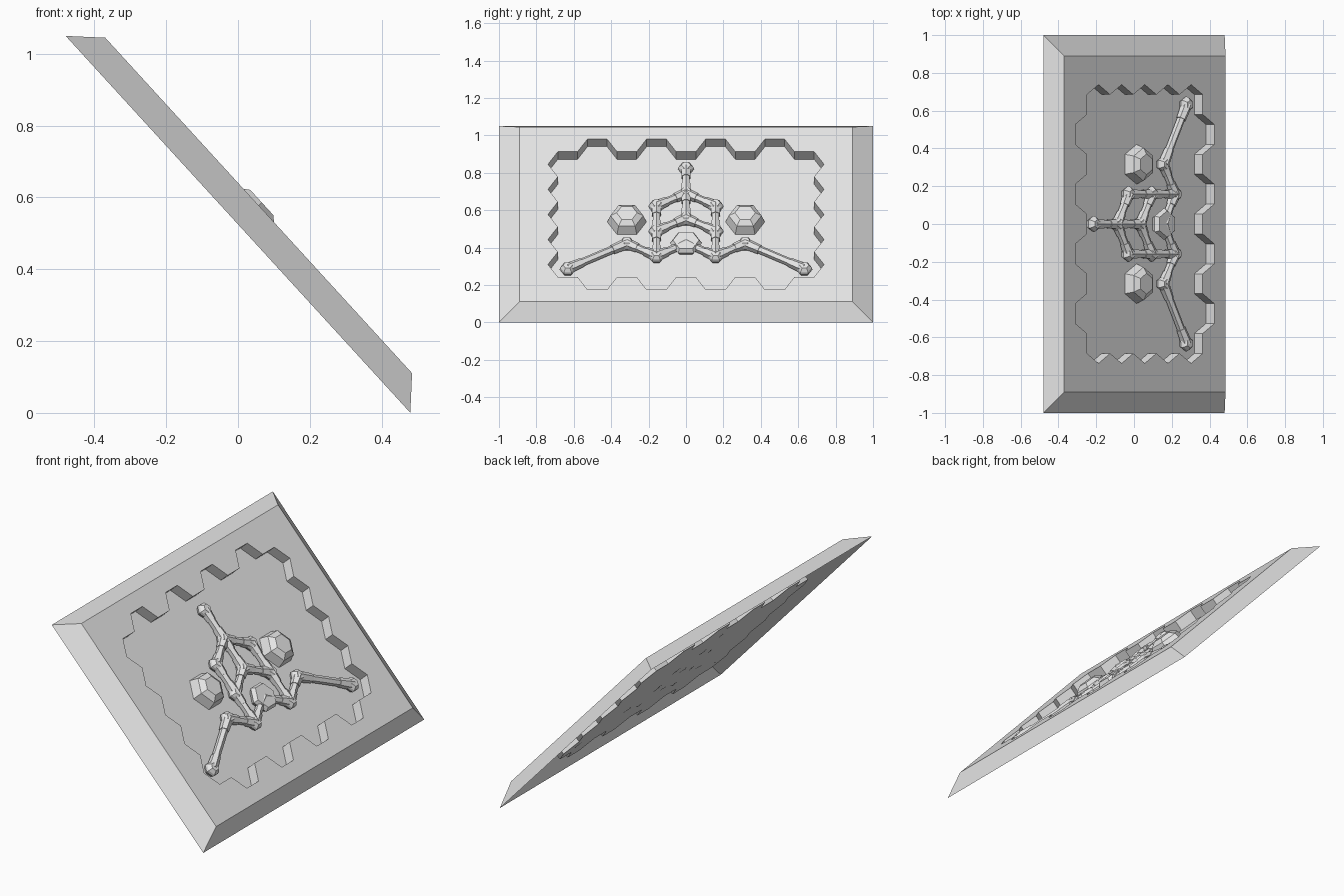
import bpy, bmesh
from math import pi
from mathutils import Matrix, Vector

cube = bpy.data.objects.get("Cube")
if cube:
    bpy.data.objects.remove(cube)

grey = bpy.data.materials.new("plain grey")
grey.use_nodes = True
grey.diffuse_color = (0.8, 0.8, 0.8, 1)
grey.node_tree.nodes["Principled BSDF"].inputs["Base Color"].default_value = (0.8, 0.8, 0.8, 1)

# Tilted frame: across, upslope, outward from the panel
across, upslope = Vector((0, 1, 0)), Vector((-0.675, 0, 0.738)).normalized()
outward = across.cross(upslope)
TILT = Matrix.Translation((0, 0, 0.525)) @ Matrix((across, upslope, outward)).transposed().to_4x4()

FLOOR, TOP = 0.018, 0.078      # heights above the open base
HU, HV = 0.0527, 0.0908        # half steps of the hexagon grid


def grid(i, k, w=FLOOR):
    return Vector((i * HU, k * HV, w))


def finish(name, bm, mirror=False):
    mesh = bpy.data.meshes.new(name)
    bm.to_mesh(mesh)
    bm.free()
    mesh.materials.append(grey)
    ob = bpy.data.objects.new(name, mesh)
    bpy.context.collection.objects.link(ob)
    ob.matrix_world = TILT
    if mirror:
        mod = ob.modifiers.new("mirror", 'MIRROR')
        mod.merge_threshold = 0.0005
    return ob


def tapered(bm, a, b, r1, r2, spin=0.0, caps=True):
    """Six-sided frustum from point a to point b."""
    axis = b - a
    turn = Vector((0, 0, 1)).rotation_difference(axis).to_matrix().to_4x4()
    m = Matrix.Translation((a + b) / 2) @ turn @ Matrix.Rotation(spin, 4, 'Z')
    bmesh.ops.create_cone(bm, cap_ends=caps, segments=6, radius1=r1, radius2=r2,
                          depth=axis.length, matrix=m)


def hex_block(bm, i, k, rings):
    """Stack of hexagon rings (radius, height) on a grid cell, closed on top."""
    loops = []
    for r, w in rings:
        c = grid(i, k, w)
        loops.append([bm.verts.new(c + Matrix.Rotation(n * pi / 3, 3, 'Z') @ Vector((r, 0, 0)))
                      for n in range(6)])
    for low, high in zip(loops, loops[1:]):
        for n in range(6):
            m = (n + 1) % 6
            bm.faces.new((low[n], low[m], high[m], high[n]))
    bm.faces.new(loops[-1])


# Panel: sloped rim, top face and honeycomb-edged recess (half, mirrored)
steps = [(0, 5)]
for i in range(1, 14):
    if i % 3:
        steps.append((i, 6 if i % 6 in (2, 4) else 5))
steps += [(14 if k % 2 == 0 else 13, k) for k in range(4, -5, -1)]
steps += [(i, -k) for i, k in reversed(steps[:10])]

bm = bmesh.new()
upper = [bm.verts.new(grid(i, k, TOP)) for i, k in steps]
lower = [bm.verts.new(grid(i, k, FLOOR)) for i, k in steps]


def half_rect(u, v, w):
    return [bm.verts.new(p) for p in ((0, -v, w), (u, -v, w), (u, v, w), (0, v, w))]


base, rim = half_rect(1.0, 0.711, 0), half_rect(0.89, 0.633, TOP)
for n in range(3):
    bm.faces.new((base[n], base[n + 1], rim[n + 1], rim[n]))
bm.faces.new(rim + upper)
bm.faces.new(lower[::-1])
for n in range(len(steps) - 1):
    bm.faces.new((lower[n], lower[n + 1], upper[n + 1], upper[n]))
finish("recessed_panel", bm, True)

# Raised hexagon studs either side
bm = bmesh.new()
hex_block(bm, 6, 0, [(0.105, FLOOR), (0.088, 0.068), (0.055, 0.09)])
finish("hexagon_studs", bm, True)

# Central block between the lower pipes
bm = bmesh.new()
hex_block(bm, 0, -2, [(0.065, FLOOR), (0.085, 0.05), (0.07, 0.072)])
finish("central_block", bm)

# Pipe network: links between grid cells
links = [((0, 4), (0, 2)), ((0, 2), (0, 0))]
for s in (-1, 1):
    route = [(0, 2), (3 * s, 1), (3 * s, -1), (3 * s, -3), (6 * s, -2), (12 * s, -4)]
    links += list(zip(route, route[1:]))
    links += [((3 * s, -1), (0, 0)), ((3 * s, -3), (0, -2))]

tubes, collars, joints = bmesh.new(), bmesh.new(), bmesh.new()
PIPE = 0.046
for p, q in links:
    a, b = grid(*p, PIPE), grid(*q, PIPE)
    tapered(tubes, a, b, 0.022, 0.022)
    reach = min(0.09, 0.36 * (b - a).length)
    for start, end in ((a, b), (b, a)):
        tapered(collars, start, start + (end - start).normalized() * reach, 0.031, 0.026)
finish("pipes", tubes)
finish("pipe_collars", collars)

for i, k in sorted({c for link in links for c in link} - {(0, -2)}):
    hex_block(joints, i, k, [(0.03, FLOOR), (0.043, 0.04), (0.04, 0.054), (0.024, 0.072)])
finish("pipe_joints", joints)
